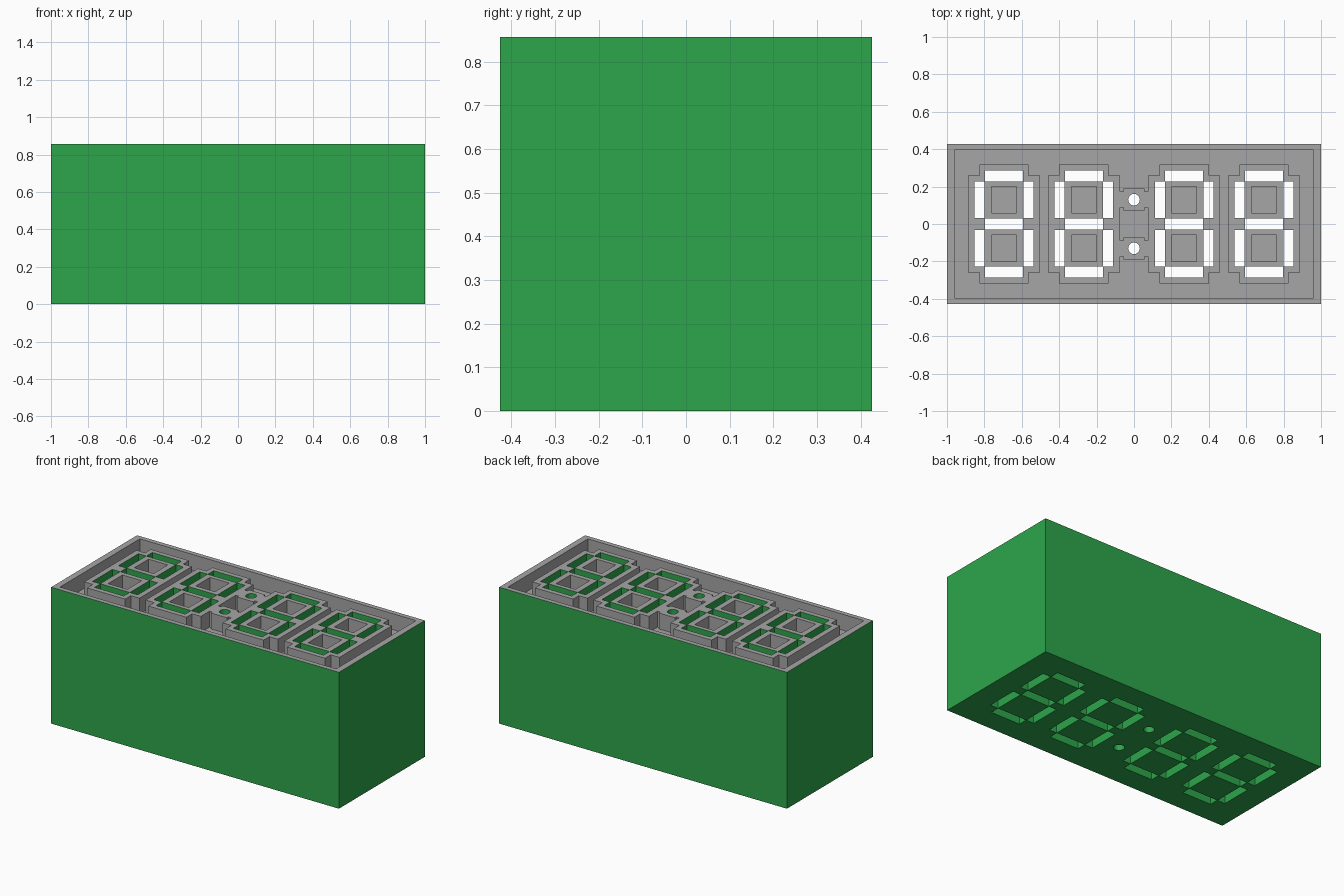
import bpy, bmesh, math
from mathutils import Matrix

if "Cube" in bpy.data.objects:
    bpy.data.objects.remove(bpy.data.objects["Cube"])

W, D, H = 1.0, 0.4265, 0.857       # half width, half depth, height
FLOOR, OVER = H - 0.10, H + 0.1    # recess floor, top of cutters
DIGITS = [-0.695, -0.268, 0.268, 0.695]


def material(name, rgb):
    m = bpy.data.materials.new(name)
    m.diffuse_color = (*rgb, 1)
    m.use_nodes = True
    m.node_tree.nodes["Principled BSDF"].inputs["Base Color"].default_value = m.diffuse_color
    return m


def box(bm, x0, x1, y0, y1, z0, z1):
    mat = (Matrix.Translation(((x0 + x1) / 2, (y0 + y1) / 2, (z0 + z1) / 2))
           @ Matrix.Diagonal((x1 - x0, y1 - y0, z1 - z0, 1)))
    bmesh.ops.create_cube(bm, size=1, matrix=mat)


def make(name, bm):
    me = bpy.data.meshes.new(name)
    bm.to_mesh(me)
    bm.free()
    ob = bpy.data.objects.new(name, me)
    bpy.context.collection.objects.link(ob)
    return ob


def subtract(target, cutter):
    mod = target.modifiers.new("cut", 'BOOLEAN')
    mod.operation = 'DIFFERENCE'
    mod.solver = 'EXACT'
    mod.use_self = True
    mod.object = cutter
    bpy.context.view_layer.objects.active = target
    bpy.ops.object.modifier_apply(modifier="cut")
    bpy.data.objects.remove(cutter)


# solid block
bm = bmesh.new()
box(bm, -W, W, -D, D, 0, H)
body = make("display_housing", bm)

# recess inside the rim
bm = bmesh.new()
box(bm, -W + 0.04, W - 0.04, -D + 0.03, D - 0.03, FLOOR, OVER)
recess = make("recess_cutter", bm)

# raised islands left standing: stepped digit plates and colon bridges
bm = bmesh.new()
for cx in DIGITS:
    box(bm, cx - 0.192, cx + 0.192, -0.26, 0.26, 0.5, 1.2)
    box(bm, cx - 0.132, cx + 0.132, -0.317, 0.317, 0.5, 1.2)
for s in (-1, 1):
    c = s * 0.131
    box(bm, -0.056, 0.056, c - 0.059, c + 0.059, 0.5, 1.2)
    box(bm, -0.11, 0.11, c - 0.043, c + 0.043, 0.5, 1.2)
subtract(recess, make("islands", bm))
subtract(body, recess)

# square blind pockets inside each digit loop
bm = bmesh.new()
for cx in DIGITS:
    for s in (-1, 1):
        c = s * 0.13
        box(bm, cx - 0.067, cx + 0.067, c - 0.071, c + 0.071, FLOOR, OVER)
subtract(body, make("pocket_cutter", bm))

# through holes: seven segments per digit and two colon dots
bm = bmesh.new()
for cx in DIGITS:
    for c in (-0.257, 0, 0.257):
        box(bm, cx - 0.101, cx + 0.101, c - 0.029, c + 0.029, -0.1, OVER)
    for sx in (-1, 1):
        for sy in (-1, 1):
            x, y = cx + sx * 0.13, sy * 0.1295
            box(bm, x - 0.027, x + 0.027, y - 0.0985, y + 0.0985, -0.1, OVER)
for s in (-1, 1):
    bmesh.ops.create_cone(bm, cap_ends=True, segments=24, radius1=0.031,
                          radius2=0.031, depth=1.2,
                          matrix=Matrix.Translation((0, s * 0.13, 0.45)))
subtract(body, make("segment_cutter", bm))

# green body and through holes, grey top and recess
me = body.data
me.materials.clear()
me.materials.append(material("green", (0.026, 0.38, 0.069)))
me.materials.append(material("grey", (0.38, 0.38, 0.38)))
for p in me.polygons:
    low = min(me.vertices[v].co.z for v in p.vertices)
    p.material_index = 1 if low > 0.5 else 0
    p.use_smooth = False
